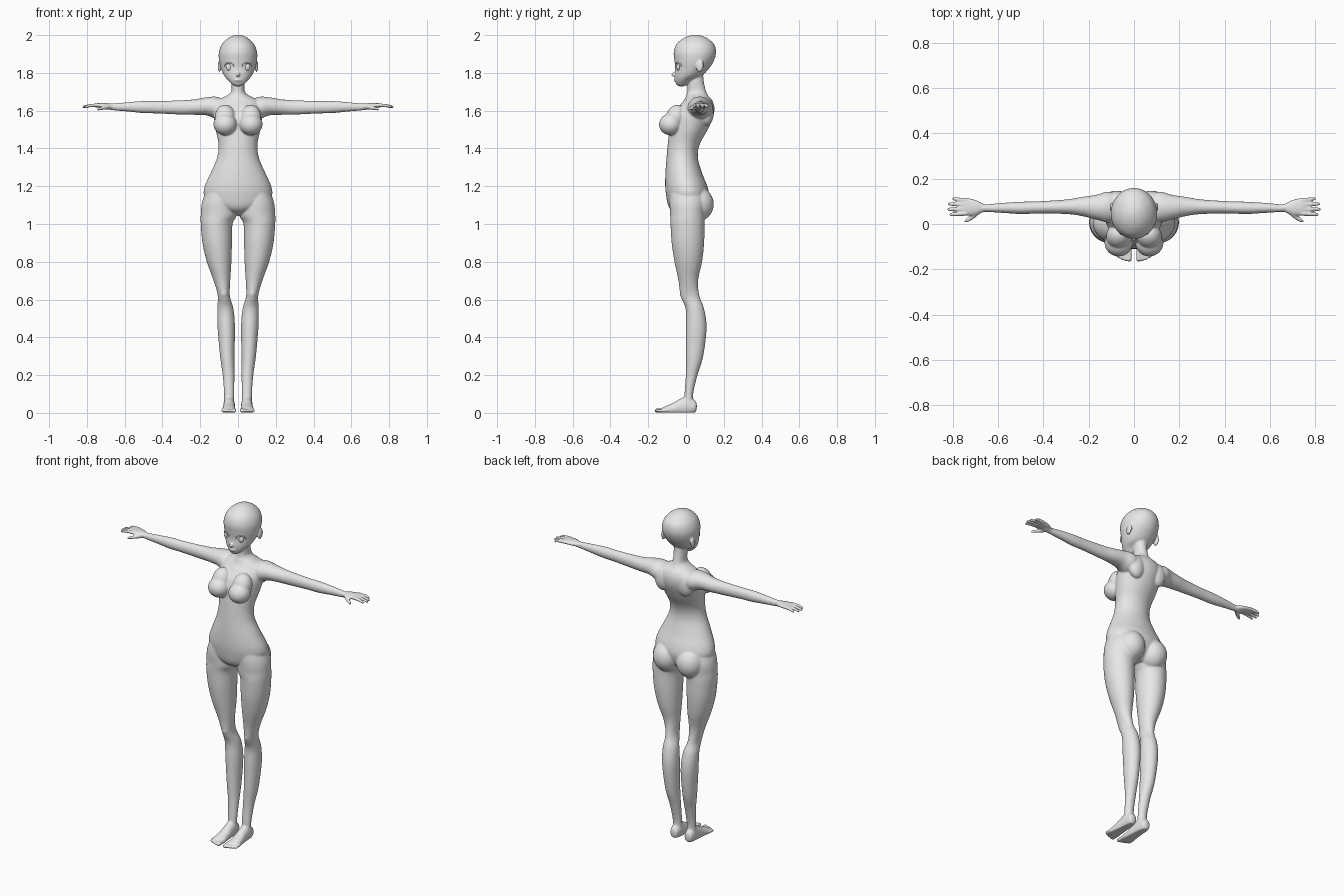
import bpy, bmesh, math
from mathutils import Matrix, Vector

SKIN = bpy.data.materials.new("plain grey")
SKIN.diffuse_color = (0.8, 0.8, 0.8, 1)
body = bmesh.new()


def smooth_keys(keys, steps=5):
    """Catmull-Rom interpolation through a list of equal-length tuples."""
    k = [keys[0]] + list(keys) + [keys[-1]]
    out = []
    for i in range(1, len(k) - 2):
        for j in range(steps):
            t = j / steps
            out.append([0.5 * (2 * b + (c - a) * t + (2 * a - 5 * b + 4 * c - d) * t * t
                               + (3 * b - a - 3 * c + d) * t ** 3)
                        for a, b, c, d in zip(*k[i - 1:i + 3])])
    return out + [list(keys[-1])]


def loft(keys, axis, side=1, floor=False, n=40):
    """Elliptic rings along an axis; key = (t, centre1, radius1, centre2, radius2)."""
    rings = []
    for t, c1, r1, c2, r2 in smooth_keys(keys):
        ring = []
        for i in range(n):
            a = 2 * math.pi * i / n
            p, q = c1 + r1 * math.cos(a), c2 + r2 * math.sin(a)
            co = {"x": (t, p, q), "y": (p, t, q), "z": (p, q, t)}[axis]
            z = max(co[2], 0.002) if floor else co[2]
            ring.append(body.verts.new((co[0] * side, co[1], z)))
        rings.append(ring)
    for a, b in zip(rings, rings[1:]):
        for i in range(n):
            body.faces.new((a[i], a[(i + 1) % n], b[(i + 1) % n], b[i]))
    body.faces.new(rings[0])
    body.faces.new(rings[-1])


def trunk(keys):
    """Centred loft; key = (z, half width, front y, back y)."""
    loft([(z, 0, w, (f + b) / 2, (b - f) / 2) for z, w, f, b in keys], "z", n=64)


def blob(bm, centre, radii, tilt=0):
    m = Matrix.Translation(centre) @ Matrix.Rotation(tilt, 4, "X") @ Matrix.Diagonal((*radii, 1))
    bmesh.ops.create_uvsphere(bm, u_segments=32, v_segments=20, radius=1, matrix=m)


def finish(bm, name):
    bmesh.ops.recalc_face_normals(bm, faces=bm.faces)
    for f in bm.faces:
        f.smooth = True
    me = bpy.data.meshes.new(name)
    bm.to_mesh(me)
    bm.free()
    me.materials.append(SKIN)
    ob = bpy.data.objects.new(name, me)
    bpy.context.collection.objects.link(ob)
    return ob


# torso and neck
trunk([(1.045, .03, -.03, .06), (1.07, .09, -.075, .09), (1.10, .15, -.095, .11),
       (1.15, .18, -.105, .122), (1.20, .176, -.11, .113), (1.27, .145, -.109, .085),
       (1.35, .111, -.103, .063), (1.42, .103, -.097, .072), (1.50, .118, -.088, .115),
       (1.57, .128, -.075, .145), (1.62, .128, -.04, .15), (1.655, .11, -.01, .138),
       (1.676, .066, .0, .12), (1.70, .037, .008, .107), (1.75, .035, .01, .095),
       (1.80, .036, .02, .09)])

# head, nose and lips
trunk([(1.728, .010, -.037, -.012), (1.74, .032, -.052, .01), (1.765, .057, -.058, .04),
       (1.79, .076, -.06, .09), (1.83, .092, -.057, .127), (1.87, .101, -.062, .15),
       (1.91, .101, -.065, .159), (1.95, .086, -.052, .15), (1.98, .058, -.02, .118),
       (1.996, .03, .015, .085), (2.002, .005, .045, .055)])
blob(body, (0, -.062, 1.792), (.010, .017, .012), .4)
blob(body, (0, -.054, 1.762), (.022, .011, .007))

for s in (1, -1):
    # ear, breast, buttock, kneecap
    blob(body, (s * .098, .074, 1.835), (.009, .02, .032), -.2)
    blob(body, (s * .068, -.082, 1.527), (.062, .061, .057))
    blob(body, (s * .068, -.055, 1.565), (.055, .052, .068), -.35)
    blob(body, (s * .078, .062, 1.105), (.08, .085, .09))
    blob(body, (s * .075, -.004, .635), (.024, .03, .035))
    # shoulder blade
    blob(body, (s * .075, .11, 1.59), (.05, .037, .07))

    # leg
    loft([(1.22, .08, .07, .0, .08), (1.12, .098, .091, .008, .095), (1.05, .101, .096, .008, .092),
          (1.0, .113, .084, .008, .09), (.9, .11, .078, .01, .086), (.8, .1, .065, .012, .073),
          (.7, .085, .044, .012, .052), (.62, .075, .032, .021, .05), (.55, .067, .043, .047, .049),
          (.45, .062, .046, .054, .055), (.3, .057, .038, .045, .046), (.2, .05, .031, .03, .031),
          (.1, .047, .027, .015, .023), (.03, .047, .027, .015, .026)], "z", s)
    # foot and toes
    loft([(.057, .048, .010, .035, .012), (.048, .048, .024, .033, .032), (.01, .047, .030, .038, .052),
          (-.03, .047, .031, .03, .045), (-.07, .048, .034, .02, .032), (-.11, .049, .036, .014, .021),
          (-.13, .049, .030, .012, .013)], "y", s, floor=True)
    for i, tip in enumerate((-.166, -.164, -.159, -.152, -.143)):
        r = .0115 if i == 0 else .0085
        x = .023 + i * .0145 - (.002 if i == 0 else 0)
        loft([(-.10, x, r, .014, r), (tip + .012, x, r, .012, r), (tip + .003, x, r * .8, .011, r * .8),
              (tip, x, r * .3, .011, r * .3)], "y", s, floor=True, n=16)

    # arm
    loft([(.05, .075, .05, 1.615, .035), (.11, .075, .068, 1.615, .058), (.165, .074, .055, 1.623, .048),
          (.23, .077, .042, 1.619, .041), (.30, .076, .032, 1.617, .038), (.42, .073, .027, 1.618, .033),
          (.50, .071, .027, 1.619, .032), (.58, .071, .022, 1.620, .025), (.65, .07, .017, 1.620, .019),
          (.70, .071, .017, 1.623, .015)], "x", s)
    # palm, fingers and thumb
    loft([(.655, .07, .014, 1.621, .014), (.70, .073, .034, 1.626, .0145), (.74, .076, .039, 1.628, .012),
          (.758, .076, .036, 1.627, .009)], "x", s)
    for y0, y1, tip in ((.106, .111, .803), (.086, .088, .821), (.066, .065, .825), (.046, .042, .815)):
        loft([(.735, y0, .0095, 1.629, .0095), (.775, (y0 + y1) / 2, .0088, 1.628, .0088),
              (tip - .008, y1, .0075, 1.621, .0075), (tip, y1, .003, 1.619, .003)], "x", s, n=16)
    loft([(.675, .064, .014, 1.621, .012), (.70, .043, .015, 1.617, .012), (.725, .024, .012, 1.612, .009),
          (.742, .014, .009, 1.608, .007), (.748, .011, .003, 1.607, .003)], "x", s, n=16)

# fuse the skin into one smooth surface
skin = finish(body, "body")
rm = skin.modifiers.new("fuse", "REMESH")
rm.mode = "VOXEL"
rm.voxel_size = .0045
rm.use_smooth_shade = True
sm = skin.modifiers.new("soften", "SMOOTH")
sm.factor = .5
sm.iterations = 7
bpy.context.view_layer.objects.active = skin
skin.select_set(True)
for name in ("fuse", "soften"):
    bpy.ops.object.modifier_apply(modifier=name)


def face_y(x):
    return .036 - .094 * math.sqrt(1 - (x / .096) ** 2)


def arc(name, points, r):
    """Thin line lying on the face; points are (x, z)."""
    cu = bpy.data.curves.new(name, "CURVE")
    cu.dimensions = "3D"
    cu.bevel_depth = r
    cu.bevel_resolution = 2
    cu.use_fill_caps = True
    sp = cu.splines.new("POLY")
    sp.points.add(len(points) - 1)
    for p, (x, z) in zip(sp.points, points):
        p.co = (x, face_y(x), z, 1)
    cu.materials.append(SKIN)
    bpy.context.collection.objects.link(bpy.data.objects.new(name, cu))


# eyes, upper lids and brows
for s, side in ((1, "left"), (-1, "right")):
    eye = bmesh.new()
    blob(eye, (s * .047, face_y(.047) + .006, 1.831), (.017, .010, .019))
    finish(eye, side + "_eye")
    ang = [math.radians(a) for a in range(0, 181, 15)]
    arc(side + "_eyelid", [(s * (.048 + .024 * math.cos(a)), 1.834 + .02 * math.sin(a)) for a in ang], .003)
    arc(side + "_brow", [(s * (.048 + .026 * math.cos(a)), 1.872 + .008 * math.sin(a)) for a in ang], .002)
